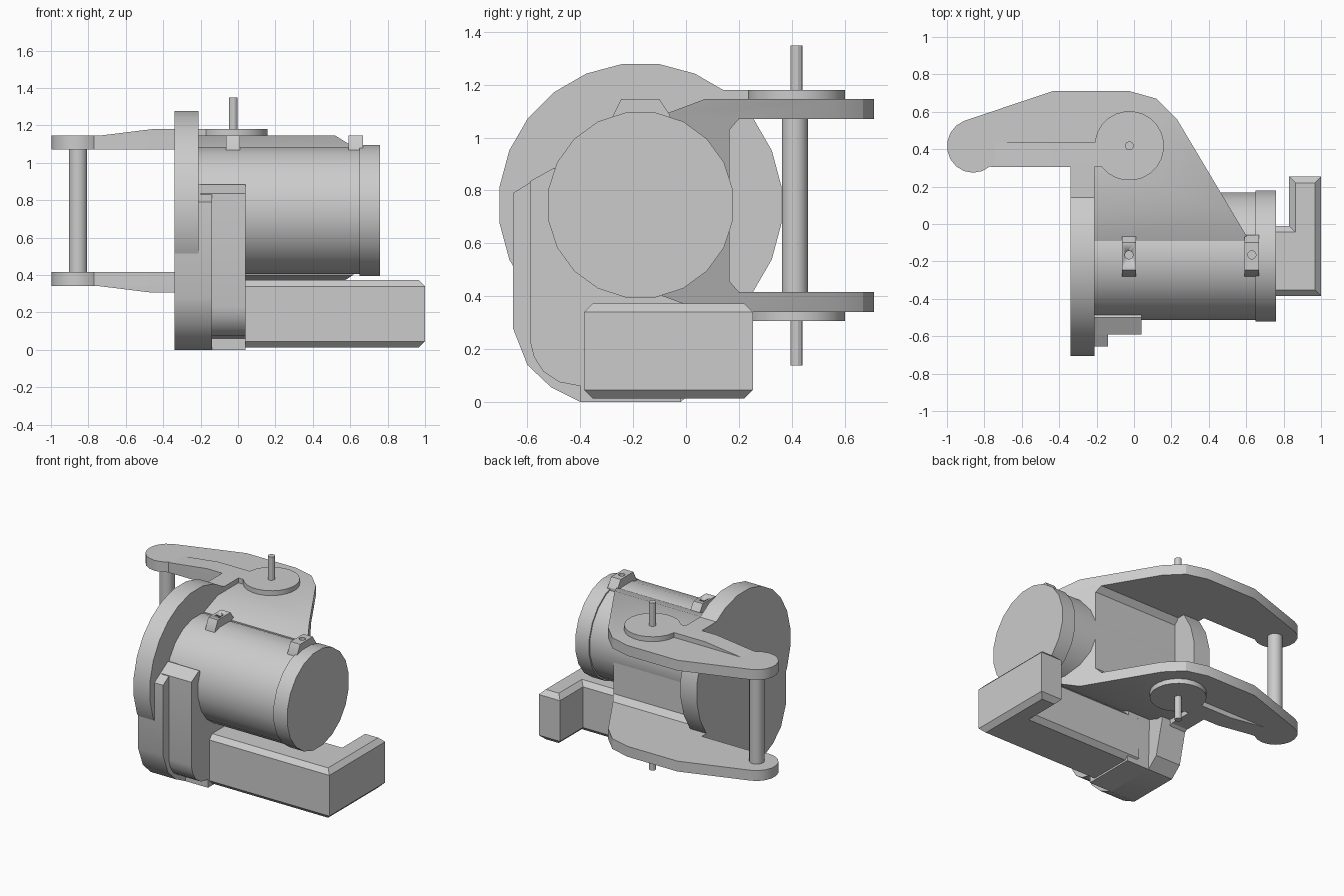
import bpy, bmesh, math
from mathutils import Vector

cube = bpy.data.objects.get("Cube")
if cube:
    bpy.data.objects.remove(cube, do_unlink=True)

grey = bpy.data.materials.new("plain grey")
grey.use_nodes = True
grey.diffuse_color = (0.6, 0.6, 0.6, 1)
grey.node_tree.nodes["Principled BSDF"].inputs["Base Color"].default_value = (0.6, 0.6, 0.6, 1)

MID = 0.743          # height of the mirror plane of the yoke
AXIS = (-0.172, 0.745)  # y, z of the drum axis


def place(axis, a, b, t):
    return {"x": (t, a, b), "y": (a, t, b), "z": (a, b, t)}[axis]


def prism(name, axis, points, lo, hi, bevel=0):
    """Extrude a flat outline along an axis; optionally chamfer its end rims."""
    bm = bmesh.new()
    face = bm.faces.new([bm.verts.new(place(axis, a, b, lo)) for a, b in points])
    out = bmesh.ops.extrude_face_region(bm, geom=[face])
    verts = [v for v in out["geom"] if isinstance(v, bmesh.types.BMVert)]
    bmesh.ops.translate(bm, verts=verts, vec=Vector(place(axis, 0, 0, hi - lo)))
    bmesh.ops.recalc_face_normals(bm, faces=bm.faces[:])
    if bevel:
        i = "xyz".index(axis)
        rim = [e for e in bm.edges if abs(e.verts[0].co[i] - e.verts[1].co[i]) < 1e-5]
        bmesh.ops.bevel(bm, geom=rim, offset=bevel, segments=1, affect="EDGES")
    mesh = bpy.data.meshes.new(name)
    bm.to_mesh(mesh)
    bm.free()
    mesh.materials.append(grey)
    ob = bpy.data.objects.new(name, mesh)
    bpy.context.collection.objects.link(ob)
    activate(ob)
    bpy.ops.object.shade_smooth_by_angle(angle=math.radians(28))
    return ob


def activate(ob):
    bpy.ops.object.select_all(action="DESELECT")
    ob.select_set(True)
    bpy.context.view_layer.objects.active = ob


def ring(centre, apothem, n):
    """Regular polygon with flats facing the axes."""
    r = apothem / math.cos(math.pi / n)
    return [(centre[0] + r * math.cos(2 * math.pi * (k + 0.5) / n),
             centre[1] + r * math.sin(2 * math.pi * (k + 0.5) / n)) for k in range(n)]


def combine(ob, tool, operation):
    tool.hide_render = True
    mod = ob.modifiers.new("cut", "BOOLEAN")
    mod.operation, mod.solver, mod.object = operation, "EXACT", tool
    activate(ob)
    bpy.ops.object.modifier_apply(modifier=mod.name)
    bpy.data.objects.remove(tool, do_unlink=True)


def mirrored(points):
    return [(a, 2 * MID - b) for a, b in points]


# Drum and flange
prism("drum", "x", ring(AXIS, 0.34, 20), -0.25, 0.66)
prism("drum_end_cap", "x", ring(AXIS, 0.35, 20), 0.65, 0.76)
prism("flange_disc", "x", ring(AXIS, 0.533, 24), -0.34, -0.21)

# Gear housing under the drum, in two steps
prism("gear_housing", "x", [
    (-0.5, 0.885), (-0.655, 0.79), (-0.655, 0.28), (-0.6, 0.14), (-0.51, 0.055),
    (-0.4, 0), (-0.02, 0), (0.06, 0.07), (0.12, 0.32), (0, 0.7)], -0.34, -0.14)
prism("gear_cover", "x", [
    (-0.5, 0.885), (-0.59, 0.835), (-0.59, 0.23), (-0.575, 0.17), (-0.54, 0.115),
    (-0.48, 0.075), (-0.4, 0.06), (-0.4, 0), (-0.02, 0), (-0.01, 0.36),
    (-0.1, 0.6), (-0.4, 0.8)], -0.2, 0.04)

# L-shaped motor with chamfered rims
prism("motor", "z", [
    (-0.05, -0.385), (1, -0.385), (1, 0.253), (0.83, 0.253), (0.83, -0.01),
    (-0.05, -0.01)], 0.013, 0.373, bevel=0.033)

# Lifting lugs with drilled holes
for side, x in (("inner", -0.027), ("outer", 0.63)):
    lug = prism(side + "_lug", "x", [
        (-0.28, 1.0), (-0.28, 1.075), (-0.245, 1.145), (-0.1, 1.145),
        (-0.06, 1.085), (-0.06, 1.0)], x - 0.038, x + 0.038)
    combine(lug, prism("drill", "z", ring((x, -0.165), 0.021, 12), 1.09, 1.2), "DIFFERENCE")

# Yoke: C-shaped section trimmed to the plan outline
upper = [(0.75, 1.07), (0.75, 1.145), (0.07, 1.145), (-0.09, 1.085), (-0.09, 1.0)]
inner = [(0.165, 1.03), (0.2, 1.07)]
section = upper + mirrored(upper)[::-1] + mirrored(inner)[::-1] + inner
yoke = prism("yoke", "x", section, -1.1, 0.8)
boss = [(-0.86 + 0.14 * math.cos(a), 0.417 + 0.143 * math.sin(a))
        for a in (math.radians(110 + 20 * k) for k in range(11))]
plan = boss + [(-0.76, 0.305), (-0.21, 0.305), (-0.21, -0.12), (0.635, -0.12),
               (0.23, 0.56), (0.12, 0.67), (-0.03, 0.712), (-0.43, 0.712)]
combine(yoke, prism("yoke_plan", "z", plan, 0.2, 1.3), "INTERSECT")
activate(yoke)
bpy.ops.object.shade_smooth_by_angle(angle=math.radians(28))

# Ribs, pivot discs and pins above and below the yoke
PIVOT = (-0.025, 0.418)
rib = [(-0.76, 1.13), (-0.76, 1.143), (-0.46, 1.18), (-0.15, 1.18), (-0.15, 1.13)]
for side, flip in (("upper", False), ("lower", True)):
    def span(lo, hi):
        return (2 * MID - hi, 2 * MID - lo) if flip else (lo, hi)
    prism(side + "_rib", "y", mirrored(rib) if flip else rib, 0.305, 0.435)
    prism(side + "_rib_foot", "z", [(-0.34, 0.08), (-0.21, 0.08), (-0.21, 0.32), (-0.34, 0.32)],
          *span(1.07, 1.18))
    prism(side + "_pivot_disc", "z", ring(PIVOT, 0.184, 24), *span(1.13, 1.18))
    prism(side + "_pivot_pin", "z", ring(PIVOT, 0.023, 12), *span(1.14, 1.348))

# Rod joining the two yoke arms
prism("cross_rod", "z", ring((-0.855, 0.412), 0.049, 16), 0.4, 1.09)
